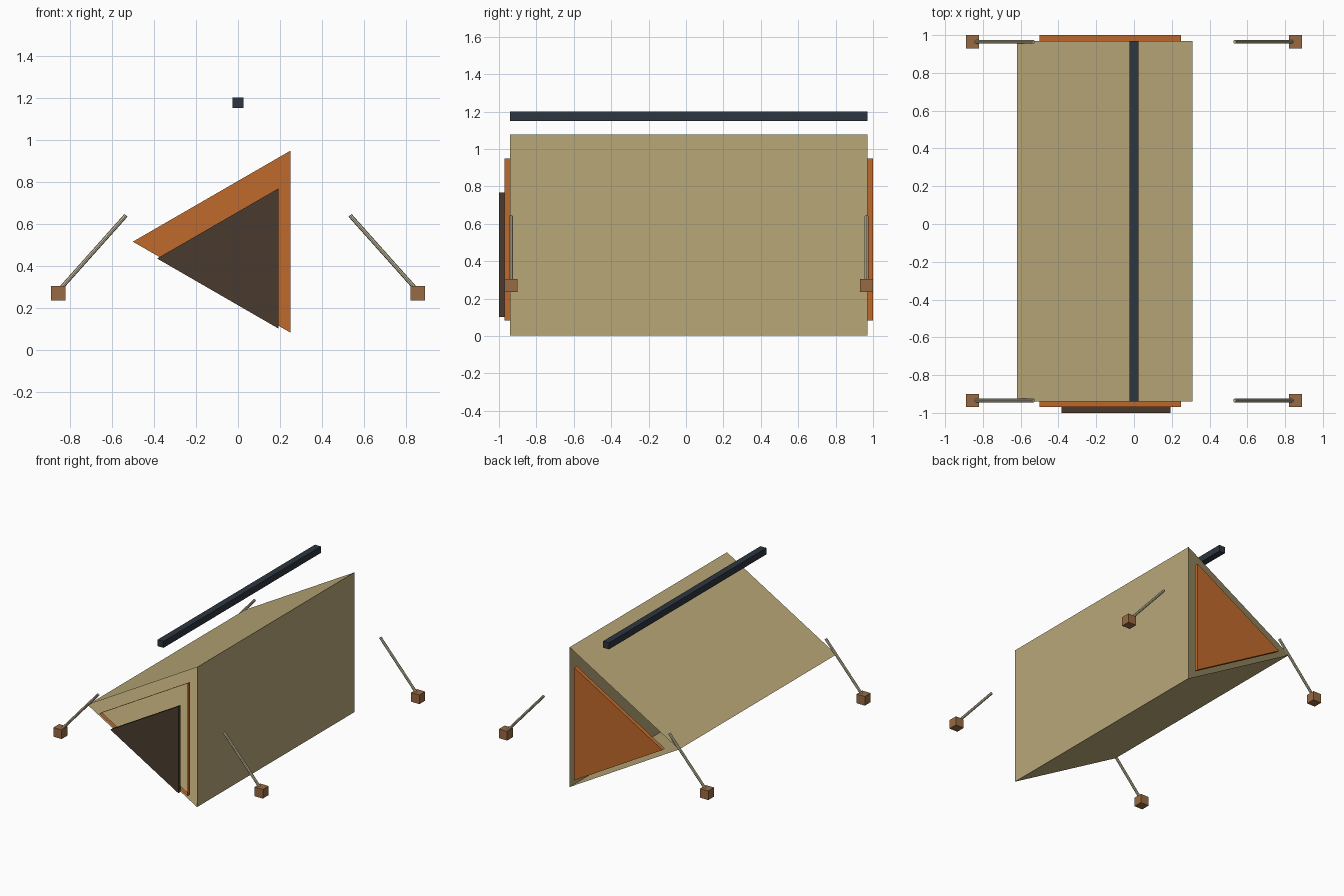
import bpy, bmesh, math
from mathutils import Vector

if "Cube" in bpy.data.objects:
    bpy.data.objects.remove(bpy.data.objects["Cube"])


def material(name, hex_colour):
    def lin(c):
        return c / 12.92 if c <= 0.04045 else ((c + 0.055) / 1.055) ** 2.4
    rgb = [lin(int(hex_colour[i:i + 2], 16) / 255) for i in (0, 2, 4)]
    m = bpy.data.materials.new(name)
    m.diffuse_color = (*rgb, 1)
    m.use_nodes = True
    m.node_tree.nodes["Principled BSDF"].inputs["Base Color"].default_value = m.diffuse_color
    return m


canvas = material("tan canvas", "B8A878")
orange = material("orange trim", "C06A2C")
dark = material("dark brown door", "4A3B2E")
slate = material("slate ridge", "2D363F")
wood = material("peg wood", "996B43")
cord = material("pale rope", "C6BD9F")


def finish(bm, name, mat):
    mesh = bpy.data.meshes.new(name)
    bm.to_mesh(mesh)
    bm.free()
    mesh.materials.append(mat)
    obj = bpy.data.objects.new(name, mesh)
    bpy.context.collection.objects.link(obj)
    return obj


def triangle_prism(name, radius, z, y0, y1, mat, capped):
    """Three-sided tube along y with its apex towards -x."""
    bm = bmesh.new()
    angles = [math.radians(a) for a in (60, 180, 300)]
    front, back = [[bm.verts.new((radius * math.cos(a), y, z + radius * math.sin(a)))
                    for a in angles] for y in (y0, y1)]
    for i in range(3):
        j = (i + 1) % 3
        bm.faces.new((front[i], back[i], back[j], front[j]))
    if capped:
        bm.faces.new(front)
        bm.faces.new(back[::-1])
    bm.normal_update()
    return finish(bm, name, mat)


def box(name, centre, size, mat):
    bm = bmesh.new()
    bmesh.ops.create_cube(bm, size=1)
    bmesh.ops.scale(bm, vec=size, verts=bm.verts)
    bmesh.ops.translate(bm, vec=centre, verts=bm.verts)
    return finish(bm, name, mat)


def rod(name, start, end, radius, mat):
    start, end = Vector(start), Vector(end)
    bm = bmesh.new()
    bmesh.ops.create_cone(bm, cap_ends=True, segments=8, radius1=radius,
                          radius2=radius, depth=(end - start).length)
    obj = finish(bm, name, mat)
    obj.location = (start + end) / 2
    obj.rotation_euler = (end - start).to_track_quat('Z', 'Y').to_euler()
    return obj


# Open-ended tent body and front trim, closed back panel and door
triangle_prism("tent_body", 0.62, 0.54, -0.94, 0.97, canvas, False)
triangle_prism("front_trim", 0.5, 0.515, -0.97, -0.94, orange, False)
triangle_prism("back_panel", 0.5, 0.515, 0.97, 1.0, orange, True)
triangle_prism("door", 0.385, 0.435, -1.0, -0.97, dark, True)

# Ridge pole above the tent
box("ridge_pole", (0, 0.015, 1.175), (0.05, 1.91, 0.05), slate)

# Pegs and guy ropes at the four corners
for end, y in (("front", -0.935), ("back", 0.965)):
    for side, s in (("left", -1), ("right", 1)):
        box(f"{end}_{side}_peg", (s * 0.855, y, 0.27), (0.07, 0.07, 0.07), wood)
        rod(f"{end}_{side}_rope", (s * 0.533, y, 0.64), (s * 0.85, y, 0.285), 0.01, cord)
